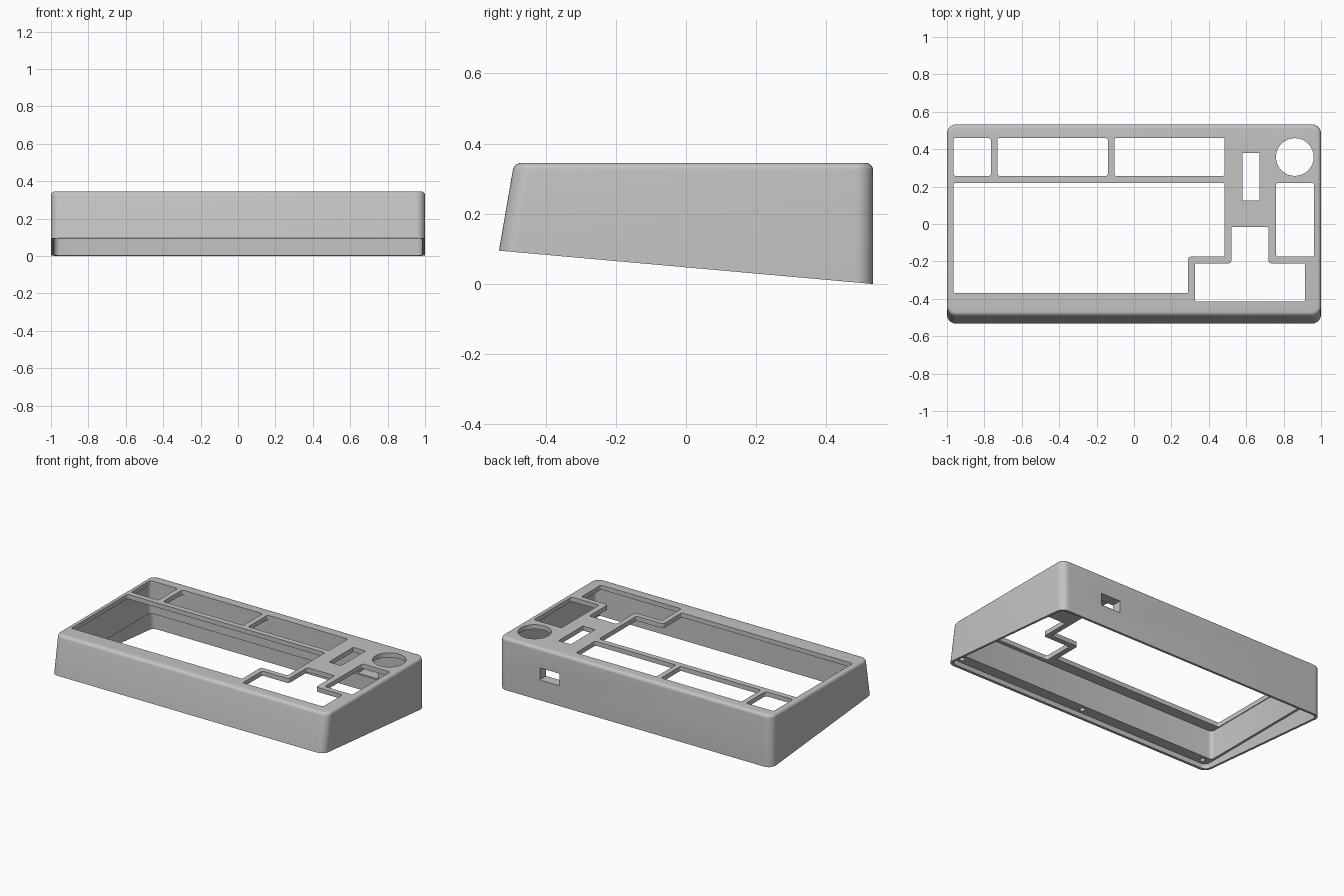
import bpy
import bmesh
import math
from mathutils import Vector

default = bpy.data.objects.get("Cube")
if default:
    bpy.data.objects.remove(default, do_unlink=True)

TOP = 0.345      # height of the flat top
PLATE = 0.03     # thickness of the top plate
LEDGE = 0.125    # height of the screw ledge inside

grey = bpy.data.materials.new("light_grey")
grey.use_nodes = True
grey.diffuse_color = (0.55, 0.55, 0.55, 1)
grey.node_tree.nodes["Principled BSDF"].inputs["Base Color"].default_value = (0.55, 0.55, 0.55, 1)


def finish(bm, name):
    """Turn a bmesh into a linked object."""
    bmesh.ops.recalc_face_normals(bm, faces=bm.faces[:])
    mesh = bpy.data.meshes.new(name)
    bm.to_mesh(mesh)
    bm.free()
    mesh.materials.append(grey)
    obj = bpy.data.objects.new(name, mesh)
    bpy.context.collection.objects.link(obj)
    return obj


def prism(name, outline, low, high, radius=0.0, segments=4):
    """Upright prism over an outline, with rounded vertical edges."""
    bm = bmesh.new()
    base = bm.faces.new([bm.verts.new((x, y, low)) for x, y in outline])
    grown = bmesh.ops.extrude_face_region(bm, geom=[base])["geom"]
    bmesh.ops.translate(bm, vec=(0, 0, high - low),
                        verts=[v for v in grown if isinstance(v, bmesh.types.BMVert)])
    if radius:
        upright = [e for e in bm.edges if abs(e.verts[0].co.z - e.verts[1].co.z) > 1e-4]
        bmesh.ops.bevel(bm, geom=upright, offset=radius, segments=segments,
                        profile=0.5, affect='EDGES')
    return finish(bm, name)


def box(x0, x1, y0, y1):
    return [(x0, y0), (x1, y0), (x1, y1), (x0, y1)]


def circle(x, y, r, n):
    return [(x + r * math.cos(math.tau * i / n), y + r * math.sin(math.tau * i / n))
            for i in range(n)]


def cut(target, cutter):
    """Subtract a cutter from the target and remove it."""
    cutter.hide_render = True
    mod = target.modifiers.new("cut", 'BOOLEAN')
    mod.operation = 'DIFFERENCE'
    mod.solver = 'EXACT'
    mod.object = cutter
    bpy.context.view_layer.objects.active = target
    bpy.ops.object.modifier_apply(modifier=mod.name)
    bpy.data.objects.remove(cutter, do_unlink=True)


# Outer shell: wedge profile with a leaning front, extruded across x
profile = [(-0.533, 0.095), (0.533, 0), (0.533, TOP), (-0.49, TOP)]
bm = bmesh.new()
side = bm.faces.new([bm.verts.new((-1, y, z)) for y, z in profile])
grown = bmesh.ops.extrude_face_region(bm, geom=[side])["geom"]
bmesh.ops.translate(bm, vec=(2, 0, 0),
                    verts=[v for v in grown if isinstance(v, bmesh.types.BMVert)])
corners = [e for e in bm.edges if abs(e.verts[0].co.z - e.verts[1].co.z) > 0.2]
bmesh.ops.bevel(bm, geom=corners, offset=0.05, segments=8, profile=0.5, affect='EDGES')
rim = [e for e in bm.edges if all(v.co.z > TOP - 1e-4 for v in e.verts)]
bmesh.ops.bevel(bm, geom=rim, offset=0.02, segments=5, profile=0.5, affect='EDGES')
case = finish(bm, "keyboard_case")

# Hollow inside and the wider recess for a base plate
cut(case, prism("cavity", box(-0.97, 0.97, -0.44, 0.466), -0.1, TOP - PLATE, 0.025))
cut(case, prism("base_recess", box(-0.985, 0.985, -0.512, 0.515), -0.1, LEDGE, 0.035, 6))

# Openings in the top plate
main_keys = [(-0.965, -0.37), (0.29, -0.37), (0.29, -0.175), (0.485, -0.175),
             (0.485, 0.22), (-0.965, 0.22)]
arrow_keys = [(0.325, -0.415), (0.915, -0.415), (0.915, -0.21), (0.72, -0.21),
              (0.72, -0.015), (0.52, -0.015), (0.52, -0.21), (0.325, -0.21)]
openings = [
    box(-0.965, -0.765, 0.257, 0.46),
    box(-0.73, -0.14, 0.257, 0.46),
    box(-0.105, 0.485, 0.257, 0.46),
    box(0.76, 0.963, -0.175, 0.22),
    main_keys,
    arrow_keys,
]
for outline in openings:
    cut(case, prism("key_opening", outline, 0.28, 0.5, 0.012))
cut(case, prism("display_opening", box(0.58, 0.67, 0.125, 0.38), 0.28, 0.5))
cut(case, prism("knob_opening", circle(0.86, 0.358, 0.101, 32), 0.28, 0.5))

# Cable port through the back wall
cut(case, prism("cable_port", box(0.555, 0.7, 0.4, 0.6), 0.135, 0.215))

# Blind screw holes in the ledge
for x in (-0.93, 0, 0.93):
    for y in (-0.477, 0.49):
        cut(case, prism("screw_hole", circle(x, y, 0.016, 16), LEDGE - 0.02, LEDGE + 0.08))

# Smooth the fillets, keep real edges sharp
bpy.ops.object.select_all(action='DESELECT')
case.select_set(True)
bpy.context.view_layer.objects.active = case
bpy.ops.object.shade_smooth_by_angle(angle=math.radians(30))
